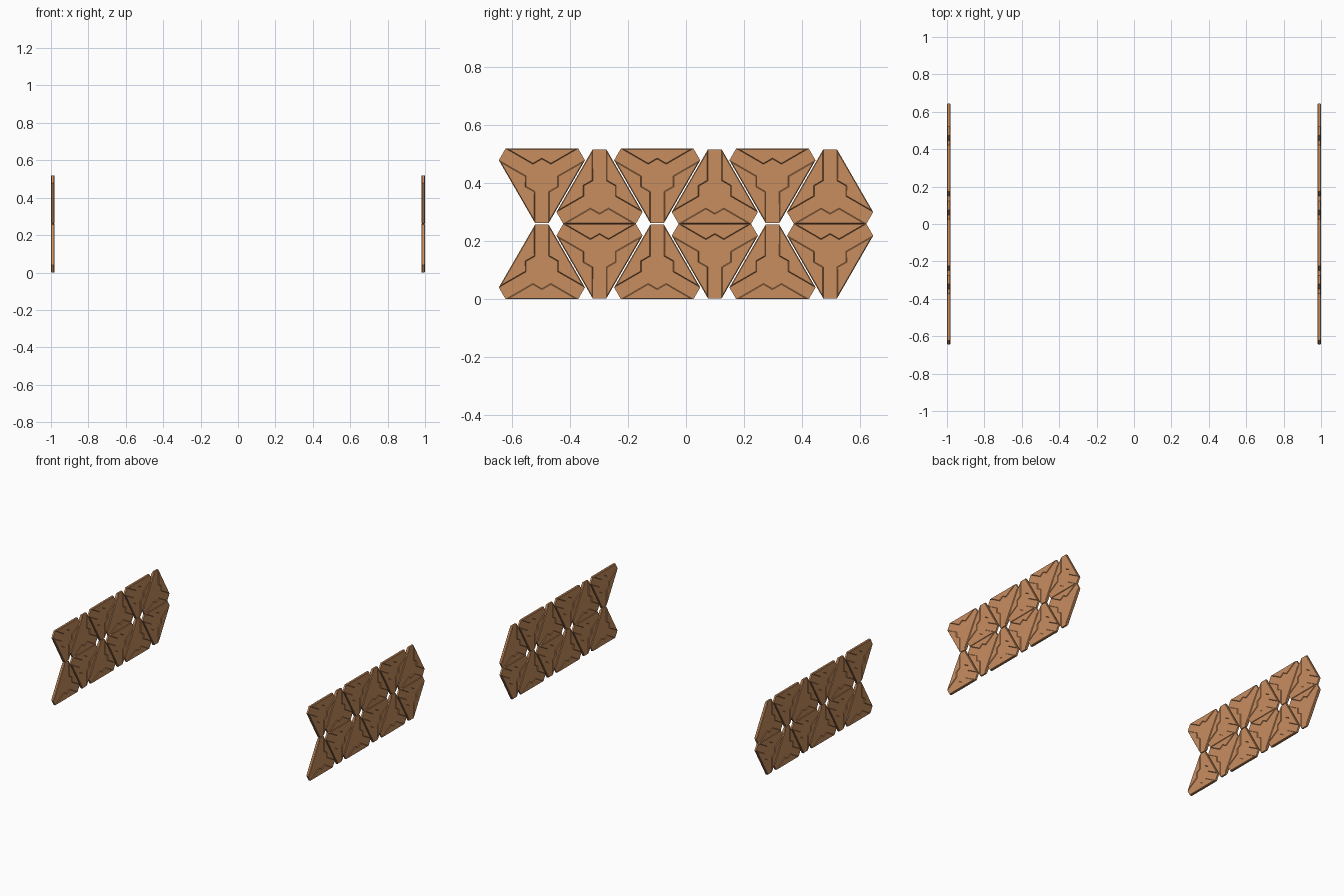
import bpy, bmesh, math
from mathutils import Matrix

if "Cube" in bpy.data.objects:
    bpy.data.objects.remove(bpy.data.objects["Cube"])

R = 0.0993        # centre of a tile to its long edge
CORE = 0.006      # half thickness of the recessed three-armed core
RAISE = 0.004     # height of the edge plates above the core
ROW = 0.26        # height of one tile row
STEP = 0.1988     # spacing of tiles along a row

mat = bpy.data.materials.new("copper")
mat.diffuse_color = (0.58, 0.27, 0.115, 1)
mat.use_nodes = True
mat.node_tree.nodes["Principled BSDF"].inputs["Base Color"].default_value = mat.diffuse_color


def tile_mesh():
    """Truncated triangle: recessed Y-shaped core, three raised notched plates per side."""
    half = [(-0.125, -R), (-0.031, -R + 0.0545), (0, -R + 0.0365),
            (0.031, -R + 0.0545), (0.125, -R)]
    outline = []
    for k in range(3):
        c, s = math.cos(k * math.tau / 3), math.sin(k * math.tau / 3)
        outline += [(c * u - s * v, s * u + c * v) for u, v in half]
    bm = bmesh.new()
    front = [bm.verts.new((CORE, u, v)) for u, v in outline]
    back = [bm.verts.new((-CORE, u, v)) for u, v in outline]
    plates = []
    for ring, flip in ((front, False), (back, True)):
        # core face
        bm.faces.new(ring[::-1] if flip else ring)
        # edge plates
        for k in range(3):
            p = ring[5 * k:5 * k + 5]
            plates.append(bm.faces.new(p if flip else p[::-1]))
    # rim walls
    for k in range(3):
        a, b, n = 5 * k, 5 * k + 4, (5 * k + 5) % 15
        for i, j in ((a, b), (b, n)):
            bm.faces.new((front[i], back[i], back[j], front[j]))
    bm.normal_update()
    # raise the plates with a sloping border
    bmesh.ops.inset_individual(bm, faces=plates, thickness=0.003, depth=RAISE,
                               use_even_offset=True)
    bmesh.ops.recalc_face_normals(bm, faces=bm.faces)
    me = bpy.data.meshes.new("tile")
    bm.to_mesh(me)
    bm.free()
    me.materials.append(mat)
    return me


tile = tile_mesh()

# two parallel panels, each two mirrored rows of alternating tiles
for side, x in (("left", -0.99), ("right", 0.99)):
    for row in range(2):
        for i in range(6):
            down = (i + row) % 2 == 1
            z = row * ROW + (ROW - R if down else R)
            ob = bpy.data.objects.new(f"{side}_panel_tile_{row}_{i}", tile)
            ob.matrix_world = (Matrix.Translation((x, (i - 2.5) * STEP, z))
                               @ Matrix.Rotation(math.pi if down else 0, 4, 'X'))
            bpy.context.collection.objects.link(ob)
